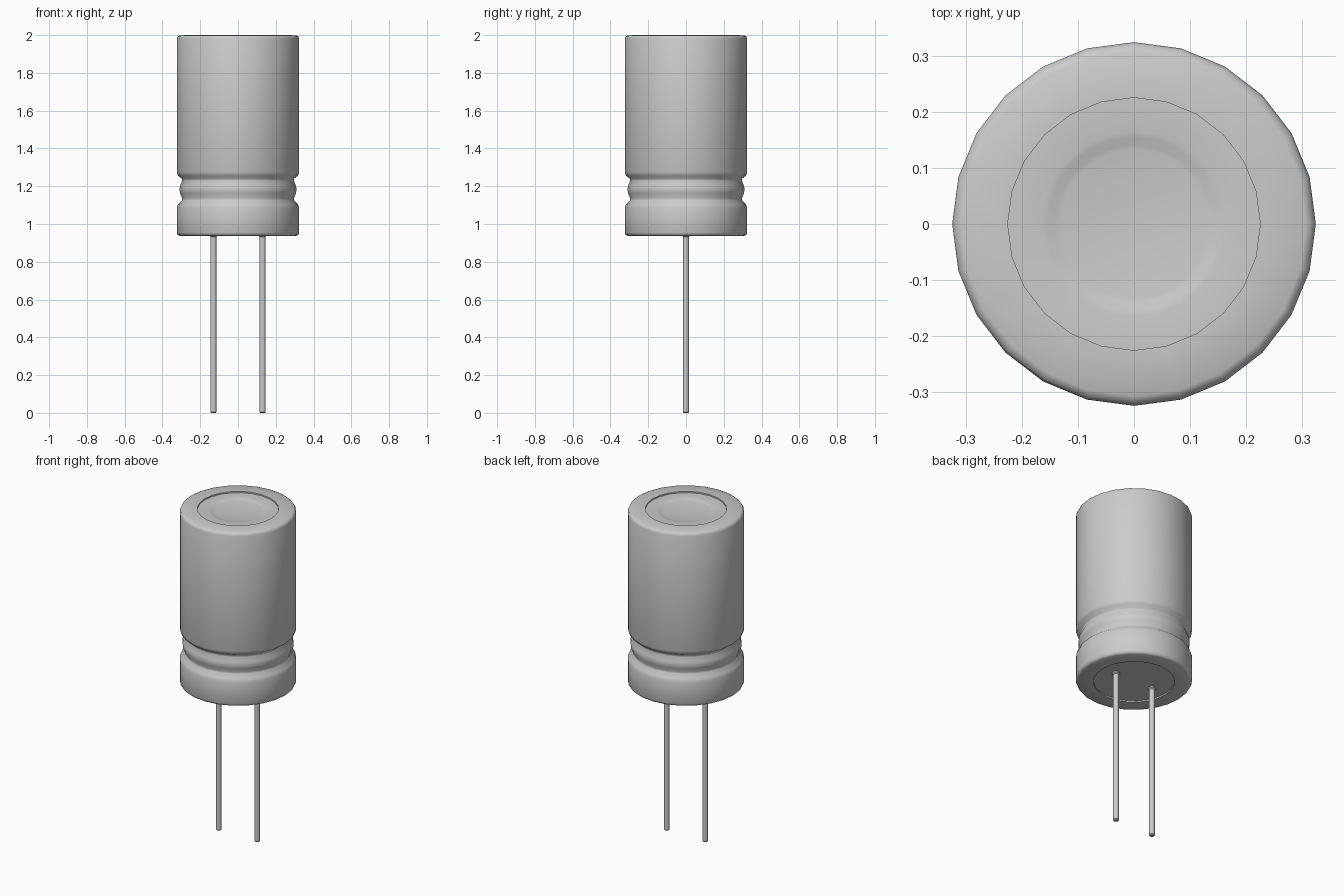
import bpy, bmesh, math

if "Cube" in bpy.data.objects:
    bpy.data.objects.remove(bpy.data.objects["Cube"])

def lathe(name, profile, sides=24, x=0.0, angle=35):
    """Revolve (radius, z) points around a vertical axis; radius 0 makes a pole."""
    bm = bmesh.new()
    rings = []
    for r, z in profile:
        if r == 0:
            rings.append([bm.verts.new((0, 0, z))] * sides)
        else:
            rings.append([bm.verts.new((r * math.cos(2 * math.pi * i / sides),
                                        r * math.sin(2 * math.pi * i / sides), z))
                          for i in range(sides)])
    for a, b in zip(rings, rings[1:]):
        for i in range(sides):
            j = (i + 1) % sides
            loop = list(dict.fromkeys((a[i], a[j], b[j], b[i])))
            bm.faces.new(loop)
    bmesh.ops.recalc_face_normals(bm, faces=bm.faces)
    mesh = bpy.data.meshes.new(name)
    bm.to_mesh(mesh)
    bm.free()
    obj = bpy.data.objects.new(name, mesh)
    bpy.context.collection.objects.link(obj)
    obj.location.x = x
    bpy.ops.object.select_all(action='DESELECT')
    obj.select_set(True)
    bpy.context.view_layer.objects.active = obj
    bpy.ops.object.shade_smooth_by_angle(angle=math.radians(angle))
    return obj

# Capacitor body: recessed rubber base, double crimp groove, dished top
lathe("capacitor_body", [
    (0, 0.945), (0.225, 0.945), (0.225, 0.937),
    (0.308, 0.937), (0.319, 0.942), (0.324, 0.954),
    (0.324, 1.085), (0.317, 1.105), (0.297, 1.125), (0.296, 1.137),
    (0.307, 1.163), (0.31, 1.182), (0.307, 1.202),
    (0.296, 1.228), (0.297, 1.24), (0.318, 1.256), (0.324, 1.275),
    (0.324, 1.98), (0.319, 1.993), (0.307, 1.999),
    (0.225, 2.0), (0.225, 1.992),
    (0.165, 1.992), (0.155, 1.99), (0.142, 1.986), (0.132, 1.984),
    (0, 1.984)], angle=50)

# Two wire leads with small collars where they enter the base
for side, x in (("left", -0.13), ("right", 0.13)):
    lathe(side + "_lead", [
        (0, 0), (0.012, 0), (0.016, 0.005), (0.016, 0.932),
        (0.022, 0.938), (0.022, 0.95), (0, 0.95)], sides=12, x=x)
